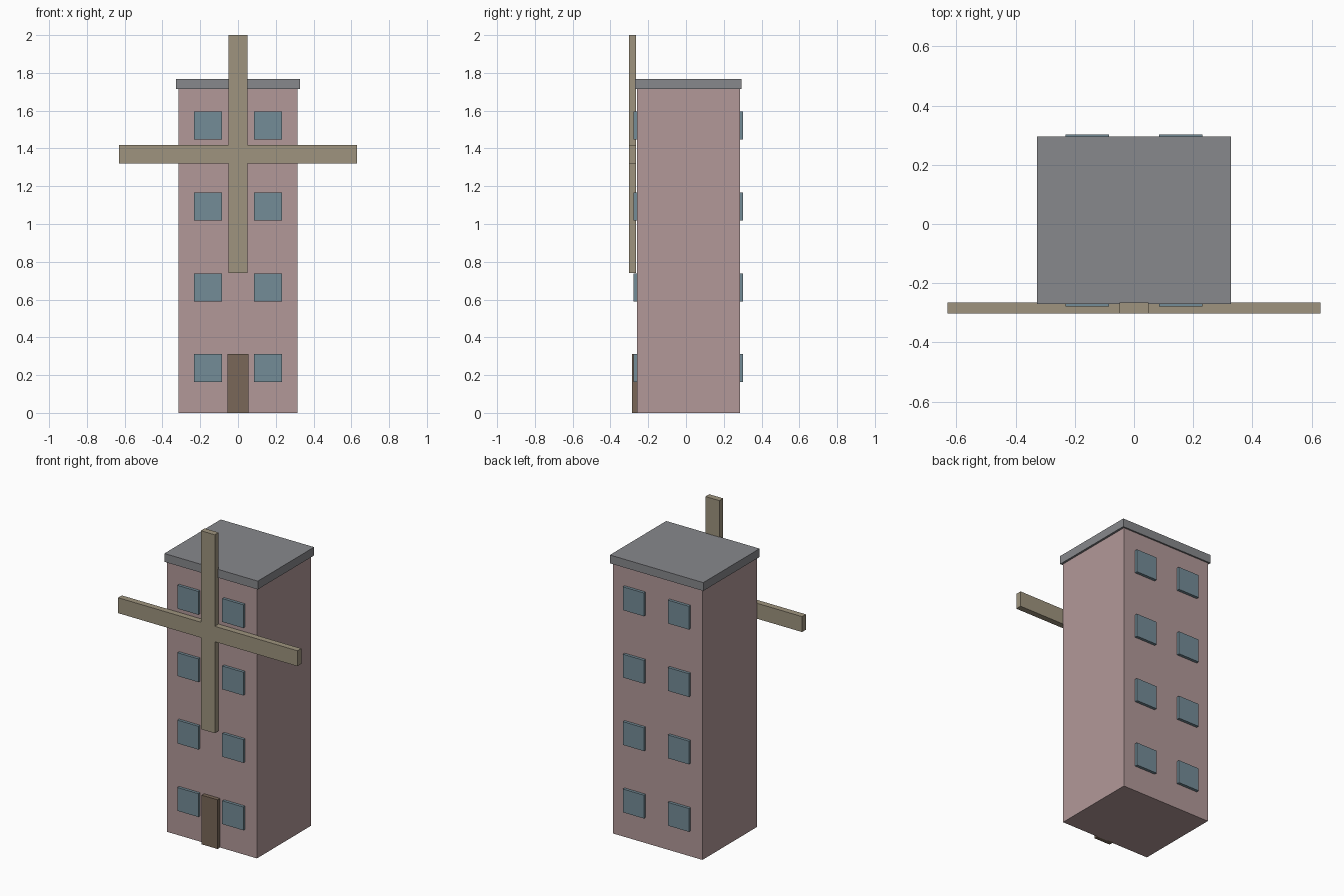
import bpy
import bmesh
from mathutils import Matrix, Vector

if "Cube" in bpy.data.objects:
    bpy.data.objects.remove(bpy.data.objects["Cube"], do_unlink=True)


def linear(c):
    return c / 12.92 if c <= 0.04045 else ((c + 0.055) / 1.055) ** 2.4


def material(name, *rgb):
    mat = bpy.data.materials.new(name)
    mat.use_nodes = True
    colour = [linear(c) for c in rgb] + [1]
    mat.diffuse_color = colour
    mat.node_tree.nodes["Principled BSDF"].inputs["Base Color"].default_value = colour
    return mat


def finish(name, bm, mat):
    bmesh.ops.recalc_face_normals(bm, faces=bm.faces[:])
    mesh = bpy.data.meshes.new(name)
    bm.to_mesh(mesh)
    bm.free()
    mesh.materials.append(mat)
    obj = bpy.data.objects.new(name, mesh)
    bpy.context.collection.objects.link(obj)
    return obj


def box(name, mat, low, high):
    low, high = Vector(low), Vector(high)
    bm = bmesh.new()
    place = Matrix.Translation((low + high) / 2) @ Matrix.Diagonal((*(high - low), 1))
    bmesh.ops.create_cube(bm, size=1, matrix=place)
    return finish(name, bm, mat)


wall_pink = material("dusty pink wall", 0.70, 0.60, 0.60)
roof_grey = material("grey roof", 0.53, 0.535, 0.55)
glass_blue = material("blue glass", 0.455, 0.55, 0.595)
sail_tan = material("tan wood", 0.62, 0.58, 0.495)
door_brown = material("brown door", 0.475, 0.405, 0.345)

FRONT, BACK = -0.26, 0.285
WALL_TOP = 1.715

# Tower and its slightly overhanging flat roof
box("tower_wall", wall_pink, (-0.315, FRONT, 0), (0.315, BACK, WALL_TOP))
box("roof_slab", roof_grey, (-0.328, FRONT - 0.01, WALL_TOP), (0.328, BACK + 0.01, 1.768))

# Front door
box("front_door", door_brown, (-0.056, FRONT - 0.025, 0), (0.056, FRONT + 0.01, 0.312))

# Two windows per floor on the front and back
HALF = 0.074
for floor in range(4):
    z = 0.237 + 0.428 * floor
    for side, x in (("left", 0.158), ("right", -0.158)):
        for face, y in (("front", FRONT), ("back", BACK)):
            box(f"{face}_{side}_window_{floor + 1}", glass_blue,
                (x - HALF, y - 0.018, z - HALF), (x + HALF, y + 0.018, z + HALF))

# Four-armed sail: one cross outline, extruded to a thin slab
ARM, W = 0.63, 0.049
quarter = [(W, W), (W, ARM), (-W, ARM)]
outline = []
for turn in range(4):
    outline += quarter
    quarter = [(-v, u) for u, v in quarter]
bm = bmesh.new()
face = bm.faces.new([bm.verts.new((u, -0.303, 1.37 + v)) for u, v in outline])
slab = bmesh.ops.extrude_face_region(bm, geom=[face])
bmesh.ops.translate(bm, vec=(0, 0.038, 0),
                    verts=[g for g in slab["geom"] if isinstance(g, bmesh.types.BMVert)])
finish("sail_cross", bm, sail_tan)
